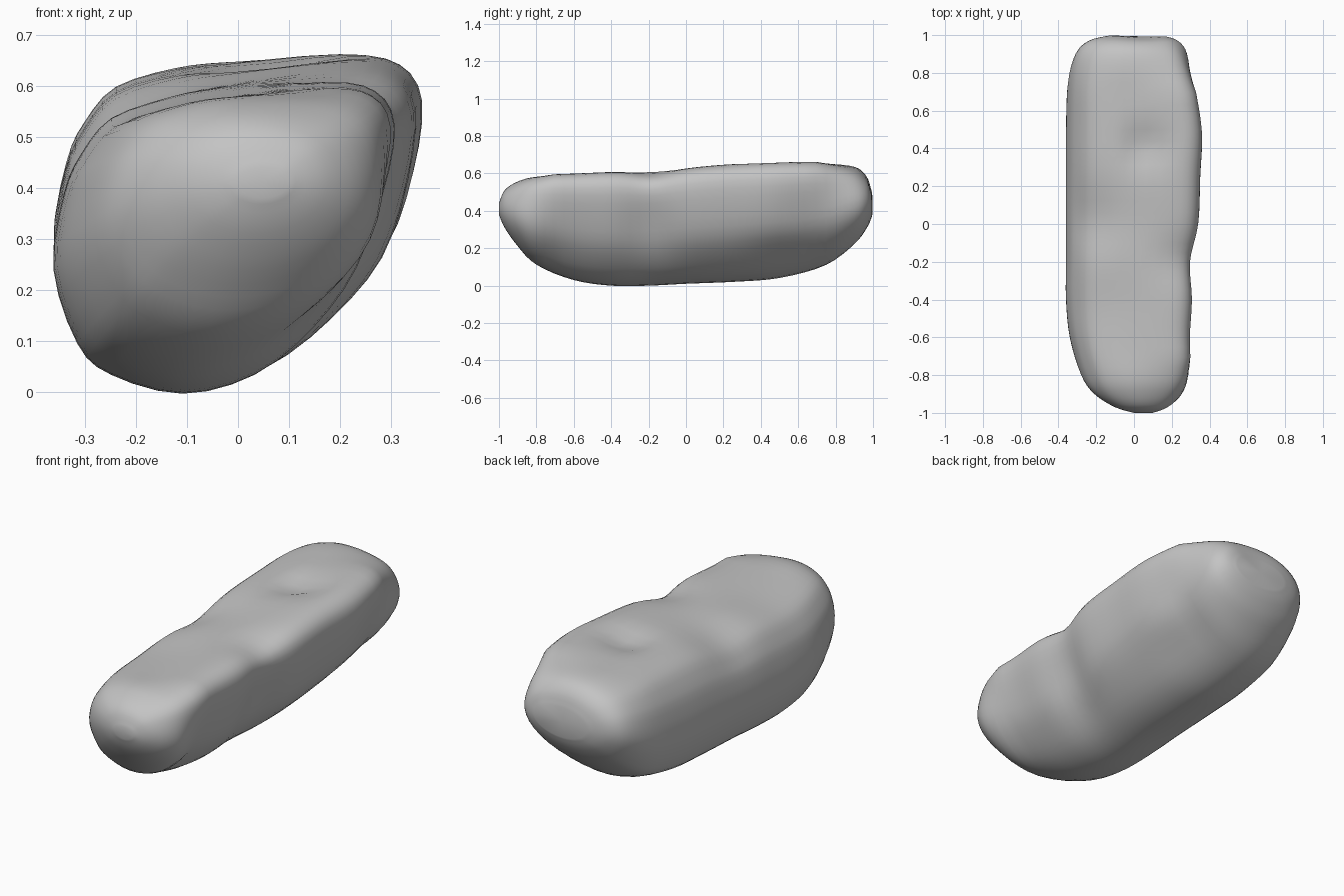
import bpy
import bmesh
import math
from mathutils import Vector

default_cube = bpy.data.objects.get("Cube")
if default_cube:
    bpy.data.objects.remove(default_cube, do_unlink=True)

STEPS_PER_STATION = 4
STEPS_PER_CORNER = 3

# Outline of the stone across its length, in a unit box (across, up)
OUTLINE = [(1, .86), (.98, .64), (.91, .4), (.77, .21), (.59, .06), (.38, 0),
           (.17, .06), (.07, .16), (0, .4), (.03, .64), (.08, .77), (.17, .89),
           (.34, .95), (.5, .97), (.8, 1), (.94, .97)]

# Stations along the stone: y, left edge, right edge, underside, top
STATIONS = [(-1, 0, .1, .38, .44), (-.97, -.1, .18, .31, .51),
            (-.9, -.21, .26, .21, .56), (-.8, -.28, .3, .11, .59),
            (-.6, -.34, .3, .03, .6), (-.4, -.36, .31, 0, .61),
            (-.2, -.36, .3, 0, .62), (0, -.36, .34, .01, .63),
            (.25, -.36, .35, .02, .65), (.5, -.36, .36, .04, .66),
            (.75, -.35, .32, .11, .66), (.9, -.31, .29, .22, .64),
            (.97, -.24, .24, .31, .59), (1, -.13, .17, .37, .52)]

# Soft hollows: centre, radius, push
DENTS = [((.06, .41, .66), .11, (0, 0, -.04)),      # pit on top
         ((.25, -.18, .6), .13, (0, 0, -.03)),      # top of the waist
         ((.22, -.2, .3), .17, (-.03, 0, 0)),       # side of the waist
         ((.25, -.55, .28), .2, (-.02, 0, 0)),      # front flank
         ((.3, .6, .4), .15, (-.01, 0, 0)),         # back flank
         ((.2, .5, .15), .18, (-.01, 0, .02)),      # back flank, low
         ((-.25, .02, .57), .18, (0, 0, -.035)),    # middle shoulder
         ((-.22, -.45, .57), .25, (0, 0, -.02)),    # front shoulder
         ((.05, 1, .5), .14, (0, -.015, 0))]        # back end


def spline(points, steps, closed):
    """Sample a smooth curve through points of any dimension."""
    points = [Vector(p) for p in points]
    count = len(points)

    def pick(i):
        return points[i % count] if closed else points[max(0, min(i, count - 1))]

    samples = []
    for i in range(count if closed else count - 1):
        a, b, c, d = (pick(i + k) for k in (-1, 0, 1, 2))
        for s in range(steps):
            t = s / steps
            samples.append(b + (c - a) * (t / 2)
                           + (a * 2 - b * 5 + c * 4 - d) * (t * t / 2)
                           + (b * 3 - a - c * 3 + d) * (t ** 3 / 2))
    if not closed:
        samples.append(points[-1])
    return samples


def dented(point):
    """Move a surface point by the hollows near it."""
    moved = point.copy()
    for centre, radius, push in DENTS:
        distance = (point - Vector(centre)).length
        moved += Vector(push) * math.exp(-(distance / radius) ** 2)
    return moved


def place(station, corner):
    """Fit one outline point to the stone, rounder towards the ends."""
    y, left, right, under, top = station
    middle = Vector((.5, .5))
    oval = middle + (corner - middle).normalized() / 2
    roundness = max(0, min(1, (abs(y) - .7) / .25)) * .85
    u, v = corner.lerp(oval, roundness)
    return dented(Vector((left + (right - left) * u, y, under + (top - under) * v)))


def build_stone():
    outline = spline(OUTLINE, STEPS_PER_CORNER, True)
    stations = spline(STATIONS, STEPS_PER_STATION, False)
    mesh = bmesh.new()
    rings = [[mesh.verts.new(place(s, c)) for c in outline] for s in stations]
    count = len(outline)

    # Skin between neighbouring rings
    for near, far in zip(rings, rings[1:]):
        for i in range(count):
            j = (i + 1) % count
            mesh.faces.new((near[i], near[j], far[j], far[i]))

    # Rounded ends
    for ring in (rings[0], rings[-1]):
        centre = sum((v.co for v in ring), Vector()) / count
        pole = mesh.verts.new(centre)
        for i in range(count):
            mesh.faces.new((ring[i], ring[(i + 1) % count], pole))

    bmesh.ops.recalc_face_normals(mesh, faces=mesh.faces[:])
    data = bpy.data.meshes.new("stone")
    mesh.to_mesh(data)
    mesh.free()
    stone = bpy.data.objects.new("stone", data)
    bpy.context.collection.objects.link(stone)
    return stone


def make_material(name, colour):
    material = bpy.data.materials.new(name)
    material.use_nodes = True
    material.diffuse_color = colour
    shader = material.node_tree.nodes["Principled BSDF"]
    shader.inputs["Base Color"].default_value = colour
    shader.inputs["Roughness"].default_value = .9
    return material


stone = build_stone()
stone.data.materials.append(make_material("stone grey", (.55, .55, .55, 1)))

# Smooth, weathered surface
bpy.ops.object.select_all(action="DESELECT")
stone.select_set(True)
bpy.context.view_layer.objects.active = stone
bpy.ops.object.shade_smooth_by_angle(angle=math.radians(50))
